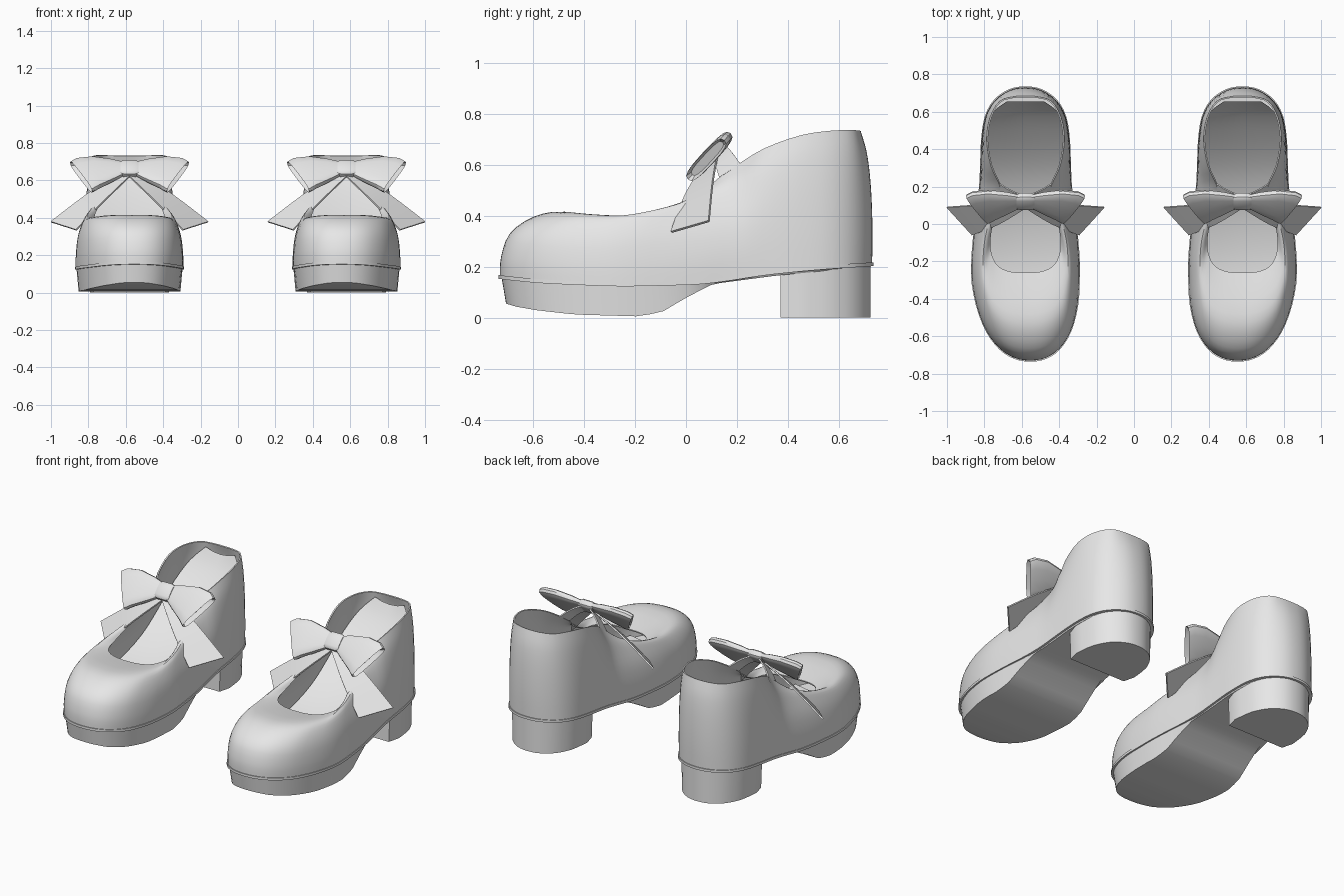
import bpy, bmesh, math
from mathutils import Vector

cube = bpy.data.objects.get("Cube")
if cube:
    bpy.data.objects.remove(cube, do_unlink=True)

grey = bpy.data.materials.new("plain grey")
grey.use_nodes = True
grey.diffuse_color = (0.8, 0.8, 0.8, 1)
grey.node_tree.nodes["Principled BSDF"].inputs["Base Color"].default_value = (0.8, 0.8, 0.8, 1)
SHOE_X = -0.58  # centre of the right shoe; the left one is mirrored


def interp(table, y):
    for (a, za), (b, zb) in zip(table, table[1:]):
        if y <= b:
            return za + (zb - za) * max(0, (y - a) / (b - a))
    return table[-1][1]


def spline(points, steps, closed):
    """Smooth curve passing through all points."""
    n = len(points)
    get = (lambda i: points[i % n]) if closed else (lambda i: points[min(max(i, 0), n - 1)])
    out = []
    for i in range(n if closed else n - 1):
        p0, p1, p2, p3 = (get(i + k) for k in (-1, 0, 1, 2))
        for s in range(steps):
            t = s / steps
            out.append(p1 + 0.5 * t * (p2 - p0 + t * (2 * p0 - 5 * p1 + 4 * p2 - p3
                                                      + t * (3 * (p1 - p2) + p3 - p0))))
    return out if closed else out + [points[-1]]


def mirrored_loop(half):
    """Close a half outline that starts and ends on x = 0."""
    return half + [Vector((-p.x, p.y, p.z)) for p in reversed(half[1:-1])]


def loft(rings, cap_first=False, cap_last=False):
    n = len(rings[0])
    verts = [p for r in rings for p in r]
    faces = [(k * n + i, k * n + (i + 1) % n, (k + 1) * n + (i + 1) % n, (k + 1) * n + i)
             for k in range(len(rings) - 1) for i in range(n)]
    for use, base in ((cap_first, 0), (cap_last, (len(rings) - 1) * n)):
        if use:
            for i in range(n // 2):
                f = (i, i + 1, (n - i - 1) % n, (n - i) % n)
                f = [base + j for j in dict.fromkeys(f)]
                faces.append(f if base else f[::-1])
    return verts, faces


def make(name, verts, faces, thickness=0, offset=-1, closed=True):
    """Add a part for the right shoe and mirror it to the left shoe."""
    me = bpy.data.meshes.new(name)
    me.from_pydata([(p[0] + SHOE_X + 0.06 * max(0, -0.3 - p[1]), p[1], p[2]) for p in verts], [], faces)
    me.materials.append(grey)
    if closed:
        bm = bmesh.new()
        bm.from_mesh(me)
        bmesh.ops.recalc_face_normals(bm, faces=bm.faces)
        bm.to_mesh(me)
        bm.free()
    ob = bpy.data.objects.new(name, me)
    bpy.context.collection.objects.link(ob)
    if thickness:
        sol = ob.modifiers.new("thickness", 'SOLIDIFY')
        sol.thickness, sol.offset = thickness, offset
    mir = ob.modifiers.new("other shoe", 'MIRROR')
    mir.use_mirror_merge = False
    bpy.ops.object.select_all(action='DESELECT')
    ob.select_set(True)
    bpy.context.view_layer.objects.active = ob
    bpy.ops.object.convert(target='MESH')
    bpy.ops.object.shade_smooth_by_angle(angle=math.radians(35))


# Side heights of the welt line and of the underside, along y
WELT = [(-0.73, .165), (-0.6, .15), (-0.3, .135), (0, .14), (0.1, .147), (0.3, .178), (0.5, .2), (0.73, .215)]
UNDER = [(-0.73, .055), (-0.69, .043), (-0.6, .028), (-0.45, .012), (-0.2, .005), (-0.1, .02),
         (0, .078), (0.11, .132), (0.37, .165), (0.74, .2)]

# Half outline at the sole, toe to heel
base_half = [(0, -.73), (.085, -.715), (.16, -.665), (.225, -.57), (.27, -.43), (.288, -.26), (.279, -.09),
             (.262, .06), (.247, .18), (.24, .3), (.235, .44), (.215, .57), (.165, .66), (.085, .715), (0, .73)]
# Half edge of the opening, throat to collar
rim_half = [(0, -.26, .38), (.08, -.255, .382), (.14, -.23, .385), (.175, -.18, .388), (.188, -.11, .395),
            (.18, -.03, .43), (.155, .05, .48), (.13, .125, .545), (.14, .21, .605), (.185, .31, .665),
            (.208, .45, .715), (.19, .57, .733), (.14, .655, .735), (.07, .68, .733), (0, .685, .732)]
dome = [1, .97, .85, .7, .55, .4, .25, .1] + [0] * 7
lean = [0, 0, 0, 0, .3, .7, 1, 1, 1, .5, .2, 0, 0, 0, 0]
front_curve = [(0, 0), (.01, .34), (.085, .77), (.28, 1.07), (.53, 1.16), (1, 1)]
back_curve = [(0, 0), (-.03, .22), (.03, .45), (.2, .67), (.5, .85), (1, 1)]
lean_curve = [0, .04, .1, .17, .13, 0]

# Upper: rings blended from sole outline to opening edge
base = [Vector((x, y, interp(WELT, y))) for x, y in base_half]
rim = [Vector(p) for p in rim_half]
rings = []
for (fa, fb), (ba, bb), la in zip(front_curve, back_curve, lean_curve):
    row = []
    for b, r, w, k in zip(base, rim, dome, lean):
        p = b.lerp(r, fa * w + ba * (1 - w) + la * k)
        p.z = b.z + (r.z - b.z) * (fb * w + bb * (1 - w))
        row.append(p)
    rings.append(spline(mirrored_loop(row), 3, True))
columns = [spline(list(c), 3, False) for c in zip(*rings)]
make("shoe_upper", *loft([list(r) for r in zip(*columns)]), thickness=0.008, closed=False)

# Welt and sole share the sole outline
outline = rings[0]


def offset_ring(scale, height):
    return [Vector((p.x * scale, p.y * (1 + (scale - 1) * 0.6), height(p))) for p in outline]


make("welt", *loft([offset_ring(1.014, lambda p: p.z - .013), offset_ring(1.014, lambda p: p.z + .002)],
                   True, True))
make("sole", *loft([offset_ring(.945, lambda p: min(interp(UNDER, p.y), p.z - .014)),
                    offset_ring(.985, lambda p: p.z - .006)], True, True))

# Foot bed: flat under the ball, curving up the back of the heel (half width, y, z)
bed_half = [Vector(p) for p in ((.2, -.55, .16), (.26, -.25, .155), (.24, 0, .2), (.225, .2, .28), (.222, .35, .375),
                                (.21, .5, .505), (.17, .6, .61), (.1, .655, .69))]
bed = spline(bed_half, 3, False)
make("foot_bed", [(p.x * u, p.y, p.z + .02 * u * u) for p in bed for u in (-1, -.5, 0, .5, 1)],
     [(k * 5 + i, k * 5 + i + 1, k * 5 + i + 6, k * 5 + i + 5) for k in range(len(bed) - 1) for i in range(4)],
     closed=False)

# Block heel with a flat front and rounded back
half = [p for p in outline[:len(outline) // 2 + 1] if p.y > 0.43]
heel = mirrored_loop([Vector((0, .37, 0)), Vector((.215, .37, 0))] + half)
make("block_heel", *loft([[Vector((p.x * s, p.y - .006 * (p.y > .6), z(p))) for p in heel] for s, z in
                          ((.9, lambda p: 0), (.93, lambda p: interp(UNDER, p.y) + .01))], True, True))

# Instep strap under the bow
front_edge = [(.13, .13, .55), (.07, .112, .607), (0, .1, .63)]
back_edge = [(.14, .213, .603), (.075, .175, .655), (0, .15, .68)]
edges = []
for e in (front_edge, back_edge):
    e = [Vector(p) for p in e]
    edges.append(spline(e + [Vector((-p.x, p.y, p.z)) for p in e[1::-1]], 3, False))
n = len(edges[0])
make("instep_strap", edges[0] + edges[1], [(i + 1, i, n + i, n + i + 1) for i in range(n - 1)], 0.008, closed=False)

# Bow: built in a plane tilted back, t runs up the plane, d out of it
CENTRE, UP, OUT = Vector((0, .113, .655)), Vector((0, .68, .733)), Vector((0, -.733, .68))


def bow_point(x, t, d):
    return CENTRE + Vector((x, 0, 0)) + UP * t + OUT * d


def rounded(a, power):
    """Cosine and sine of a rounded-rectangle section."""
    return [math.copysign(abs(v) ** power, v) for v in (math.cos(a), math.sin(a))]


# Wing sections: x at bottom, x at top, t at bottom, t at top, half thickness
wing = [(.03, .03, -.035, .055, .016), (.1, .1, -.085, .075, .024), (.16, .2, -.125, .092, .028),
        (.19, .285, -.15, .08, .029), (.2, .318, -.155, .055, .027), (.18, .28, -.13, .045, .018)]
for side, label in ((1, "inner"), (-1, "outer")):
    sections = []
    for xb, xt, tb, tt, d in wing:
        ring = []
        for k in range(16):
            c, s = rounded(math.tau * k / 16, .65)
            f = (1 + c) / 2
            ring.append(bow_point(side * (xb + (xt - xb) * f), tb + (tt - tb) * f, d * s))
        sections.append(ring)
    make(f"bow_wing_{label}", *loft(sections, True, True))
    # Ribbon tail hanging below the wing, slightly curved
    low = [Vector(p) for p in ((0, .085, .62), (.14, .0, .485), (.285, -.058, .335))]
    high = [Vector(p) for p in ((.04, .125, .645), (.22, .105, .53), (.42, .09, .378))]
    tail = [Vector((side * p.x, p.y, p.z)) for e in (low, high) for p in spline(e, 3, False)]
    m = len(tail) // 2
    make(f"bow_tail_{label}", tail, [(i, i + 1, m + i + 1, m + i) for i in range(m - 1)], 0.009, 0)

# Knot: rounded block wrapped around the middle
knot = []
for x, k in ((-.048, .85), (-.03, 1), (.03, 1), (.048, .85)):
    section = [rounded(math.tau * i / 16, .6) for i in range(16)]
    knot.append([bow_point(x, .01 + .053 * k * c, .026 * k * s) for c, s in section])
make("bow_knot", *loft(knot, True, True))
